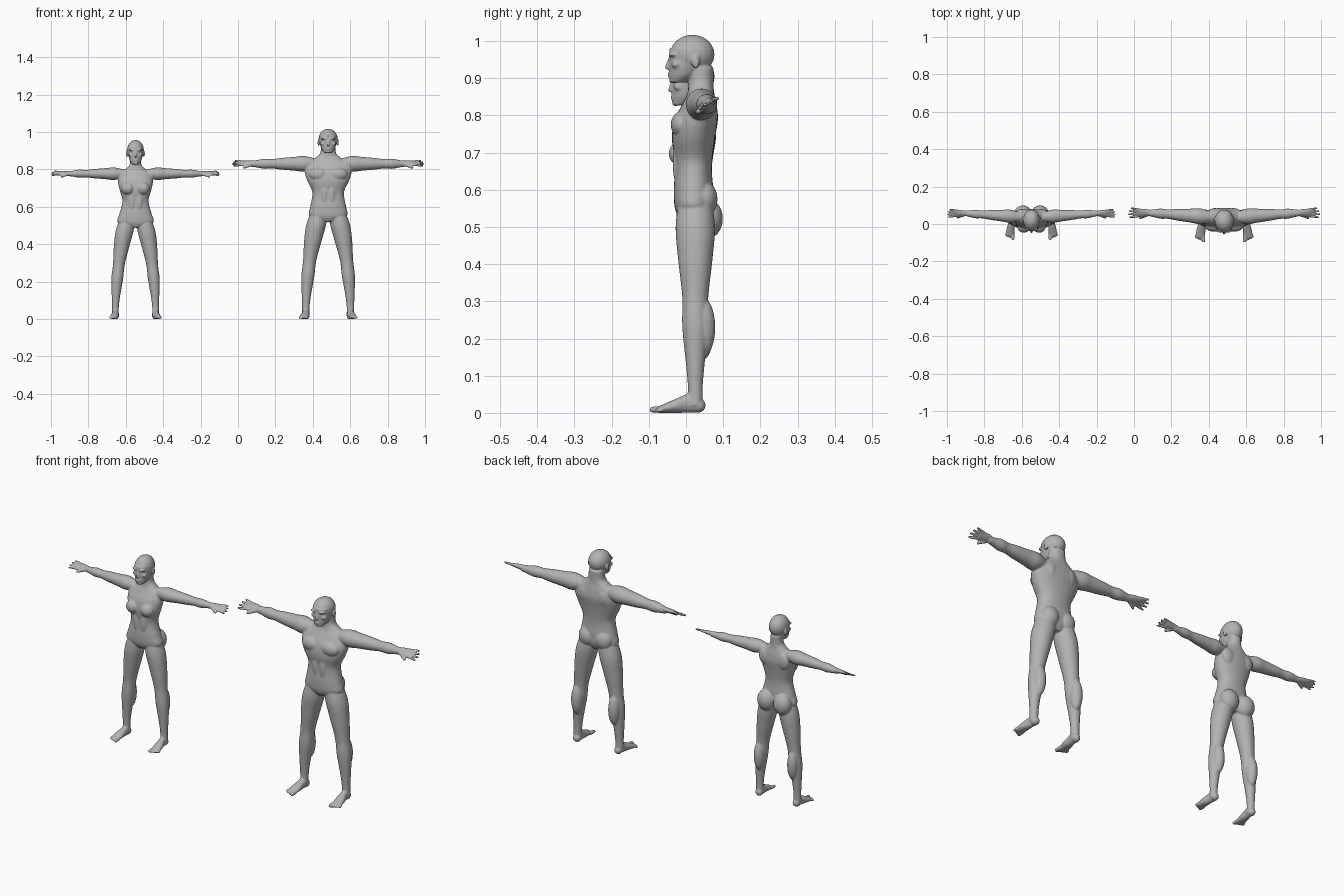
import bpy, bmesh
from math import sin, cos, pi, radians, copysign
from mathutils import Matrix, Vector

if "Cube" in bpy.data.objects:
    bpy.data.objects.remove(bpy.data.objects["Cube"])

skin = bpy.data.materials.new("plain grey")
skin.use_nodes = True
grey = (.45, .45, .45, 1)
skin.diffuse_color = grey
skin.node_tree.nodes["Principled BSDF"].inputs["Base Color"].default_value = grey

x_axis, y_axis, z_axis = Matrix.Identity(3)
ring_axes = {"X": (y_axis, z_axis), "Y": (x_axis, z_axis), "Z": (x_axis, y_axis)}


def fit(scale, move=(0, 0, 0)):
    """Matrix that scales a part and then moves it."""
    return Matrix.Translation(move) @ Matrix.Diagonal((*scale, 1))


same = fit((1, 1, 1))
both_sides = [same, fit((-1, 1, 1))]


def smooth_path(stations, steps=5):
    """Smooth curve through stations of (x, y, z, half width, half depth)."""
    points = [stations[0]] + stations + [stations[-1]]
    path = []
    for before, start, end, after in zip(points, points[1:], points[2:], points[3:]):
        for step in range(steps):
            t = step / steps
            path.append([b + t * ((c - a) + t * ((2 * a - 5 * b + 4 * c - d)
                         + t * (3 * b - 3 * c + d - a))) / 2
                         for a, b, c, d in zip(before, start, end, after)])
    return path + [stations[-1]]


def loft(bm, matrix, axis, stations, power=2, sides=28):
    """Closed skin over oval rings; a higher power makes squarer ovals."""
    across, along = ring_axes[axis]
    rings = []
    for x, y, z, width, depth in smooth_path(stations):
        ring = []
        for side in range(sides):
            angle = 2 * pi * side / sides
            c, s = (copysign(abs(w) ** (2 / power), w) for w in (cos(angle), sin(angle)))
            point = Vector((x, y, z)) + across * width * c + along * depth * s
            ring.append(bm.verts.new(matrix @ point))
        rings.append(ring)
    for lower, upper in zip(rings, rings[1:]):
        for side in range(sides):
            bm.faces.new((lower[side - 1], lower[side], upper[side], upper[side - 1]))
    bm.faces.new(rings[0])
    bm.faces.new(rings[-1])


def blob(bm, matrix, centre, radii):
    bmesh.ops.create_uvsphere(bm, u_segments=20, v_segments=12, radius=1,
                              matrix=matrix @ fit(radii, centre))


def digit(bm, matrix, start, end, root, tip):
    """Tapered rod with a round tip."""
    start, end = Vector(start), Vector(end)
    turn = (end - start).to_track_quat("Z", "Y").to_matrix().to_4x4()
    bmesh.ops.create_cone(bm, cap_ends=True, segments=12, radius1=root, radius2=tip,
                          depth=(end - start).length,
                          matrix=matrix @ Matrix.Translation((start + end) / 2) @ turn)
    blob(bm, matrix, end, (tip, tip, tip))


def add_head(bm, matrix):
    blob(bm, matrix, (0, .017, .964), (.051, .06, .053))
    # The jaw widens upward while the face stays in one upright plane
    jaw = ((.888, .02), (.91, .036), (.94, .044), (.98, .046))
    loft(bm, matrix, "Z", [(0, 1.1 * r - .045, z, r, 1.1 * r) for z, r in jaw])
    blob(bm, matrix, (0, -.035, .896), (.015, .01, .01))
    for lip_height in (.906, .913):
        blob(bm, matrix, (0, -.041, lip_height), (.014, .008, .004))
    digit(bm, matrix, (0, -.041, .957), (0, -.05, .93), .005, .007)
    for side in both_sides:
        half = matrix @ side
        blob(bm, half, (.02, -.034, .964), (.02, .014, .006))     # brow
        blob(bm, half, (.028, -.026, .937), (.014, .014, .01))    # cheekbone
        blob(bm, half, (.051, .026, .944), (.006, .011, .018))    # ear


def add_hand(bm, matrix):
    palm = ((0, .017, .014), (.03, .023, .012), (.064, .025, .008))
    loft(bm, matrix, "X", [(x, 0, 0, width, depth) for x, width, depth in palm])
    for finger, length in enumerate((.046, .051, .047, .037)):
        y = .0127 * (finger - 1.5)
        angle = radians(8 * finger - 11)
        tip = (.058 + length * cos(angle), y + length * sin(angle), 0)
        digit(bm, matrix, (.05, y, 0), tip, .007, .0055)
    digit(bm, matrix, (.01, -.01, 0), (.05, -.037, -.008), .011, .006)   # thumb


def add_arm(bm, matrix):
    arm = ((.07, .028), (.13, .042), (.18, .037), (.25, .031), (.3, .025),
           (.34, .027), (.38, .02), (.41, .016))
    loft(bm, matrix, "X", [(x, .033 + .065 * x, .83, r, r) for x, r in arm])
    # The hand is tipped so that the thumb side hangs lower
    wrist = Matrix.Translation((.4, .06, .833)) @ Matrix.Rotation(radians(28), 4, "X")
    add_hand(bm, matrix @ wrist)


def add_foot(bm, matrix):
    blob(bm, matrix, (.118, .031, .02), (.02, .022, .02))         # heel
    # The instep slopes down and turns out toward the toes
    foot = ((.03, .018), (0, .019), (-.03, .024), (-.06, .025), (-.075, .022))
    loft(bm, matrix, "Y", [(.12 - .12 * y, y, .025 + .22 * y, r, .025 + .22 * y)
                           for y, r in foot])
    for toe in range(5):
        radius = .006 if toe else .0085
        x = .109 + .0105 * toe
        digit(bm, matrix, (x, -.06, .01), (x, -.09 + .005 * toe, radius), radius, radius)


def add_leg(bm, matrix):
    leg = ((.58, .043), (.5, .053), (.41, .046), (.31, .035), (.23, .035),
           (.13, .025), (.07, .02), (.02, .02))
    loft(bm, matrix, "Z", [(.12 - .22 * z * z, .025, z, r, r) for z, r in leg])
    blob(bm, matrix, (.106, .045, .23), (.03, .034, .08))         # calf
    blob(bm, matrix, (.1, .002, .305), (.018, .01, .022))         # kneecap
    add_foot(bm, matrix)


def add_torso(bm, matrix, taper, bumps):
    """The taper narrows the trunk with height, from the hips to the chest."""
    trunk = ((.52, .03, .035), (.55, .1, .05), (.6, .096, .053), (.645, .087, .05),
             (.685, .086, .051), (.74, .112, .058), (.79, .126, .058), (.83, .115, .046),
             (.86, .072, .036), (.885, .043, .034), (.93, .038, .034))
    stations = []
    for z, width, depth in trunk:
        lean = min(.04, .02 + .2 * max(0, z - .75))
        narrow = 1 - taper * min(z - .5, .26)
        stations.append((0, lean, z, width * narrow, depth))
    loft(bm, matrix, "Z", stations, power=2.25)
    shoulder_blade = ((.05, .065, .8), (.035, .02, .045))
    belly = ((.02, -.016, .67), (.02, .02, .07))
    for side in both_sides:
        for centre, radii in [shoulder_blade, belly] + bumps:
            blob(bm, matrix @ side, centre, radii)


def figure(name, x, taper, bumps, torso_fit=same, head_fit=same, arm_fit=same, leg_fit=same):
    bm = bmesh.new()
    add_torso(bm, torso_fit, taper, bumps)
    add_head(bm, head_fit)
    for side in both_sides:
        add_arm(bm, side @ arm_fit)
        add_leg(bm, side @ leg_fit)
    bmesh.ops.recalc_face_normals(bm, faces=bm.faces)
    mesh = bpy.data.meshes.new(name)
    bm.to_mesh(mesh)
    bm.free()
    mesh.materials.append(skin)
    body = bpy.data.objects.new(name, mesh)
    body.location.x = x
    bpy.context.collection.objects.link(body)
    # Fuse the parts into one soft skin
    fuse = body.modifiers.new("fuse", "REMESH")
    fuse.mode = "VOXEL"
    fuse.voxel_size = .0034
    fuse.use_smooth_shade = True
    soften = body.modifiers.new("soften", "SMOOTH")
    soften.factor = .5
    soften.iterations = 5


# Chest and seat differ between the two bodies
man_bumps = [((.052, -.012, .775), (.052, .029, .036)),
             ((.046, .047, .575), (.046, .038, .05))]
figure("man", .482, 0, man_bumps)

woman_bumps = [((.041, -.02, .747), (.035, .035, .036)),
               ((.046, .062, .557), (.046, .045, .058))]
figure("woman", -.548, 1, woman_bumps,
       torso_fit=fit((1, .9, .92), (0, .003, .01)),
       head_fit=fit((.88, .94, 1.01), (0, .005, -.07)),
       arm_fit=fit((.88, .84, .8), (0, .007, .113)),
       leg_fit=fit((.9, .9, .94), (0, .003, 0)))
